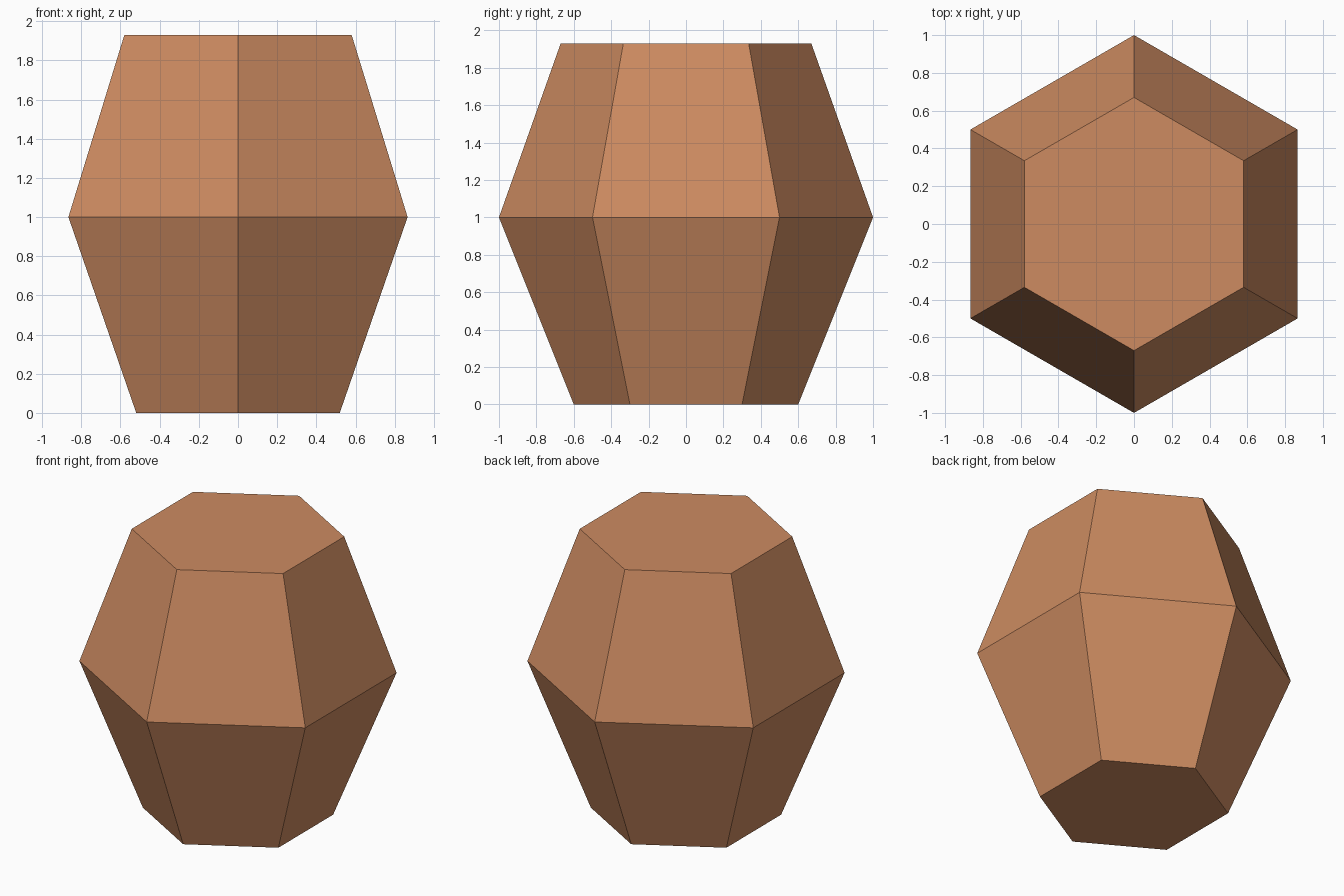
import bpy, bmesh
from math import sin, cos, pi

if "Cube" in bpy.data.objects:
    bpy.data.objects.remove(bpy.data.objects["Cube"])

SIDES = 6
# Profile of the body: (radius, height)
PROFILE = [(0.60, 0.0), (1.0, 1.0), (0.67, 1.93)]

clay = bpy.data.materials.new("terracotta brown")
clay.diffuse_color = (0.61, 0.26, 0.12, 1)
clay.use_nodes = True
clay.node_tree.nodes["Principled BSDF"].inputs["Base Color"].default_value = clay.diffuse_color

# Hexagonal rings, with a corner pointing to the front
bm = bmesh.new()
rings = []
for r, z in PROFILE:
    angles = [pi / 2 + 2 * pi * i / SIDES for i in range(SIDES)]
    rings.append([bm.verts.new((r * cos(a), r * sin(a), z)) for a in angles])

# Sloping side panels
for low, high in zip(rings, rings[1:]):
    for i in range(SIDES):
        j = (i + 1) % SIDES
        bm.faces.new((low[i], low[j], high[j], high[i]))

# Flat bottom and top
bm.faces.new(rings[0][::-1])
bm.faces.new(rings[-1])

mesh = bpy.data.meshes.new("hexagonal_barrel")
bm.to_mesh(mesh)
bm.free()
mesh.materials.append(clay)
barrel = bpy.data.objects.new("hexagonal_barrel", mesh)
bpy.context.collection.objects.link(barrel)
